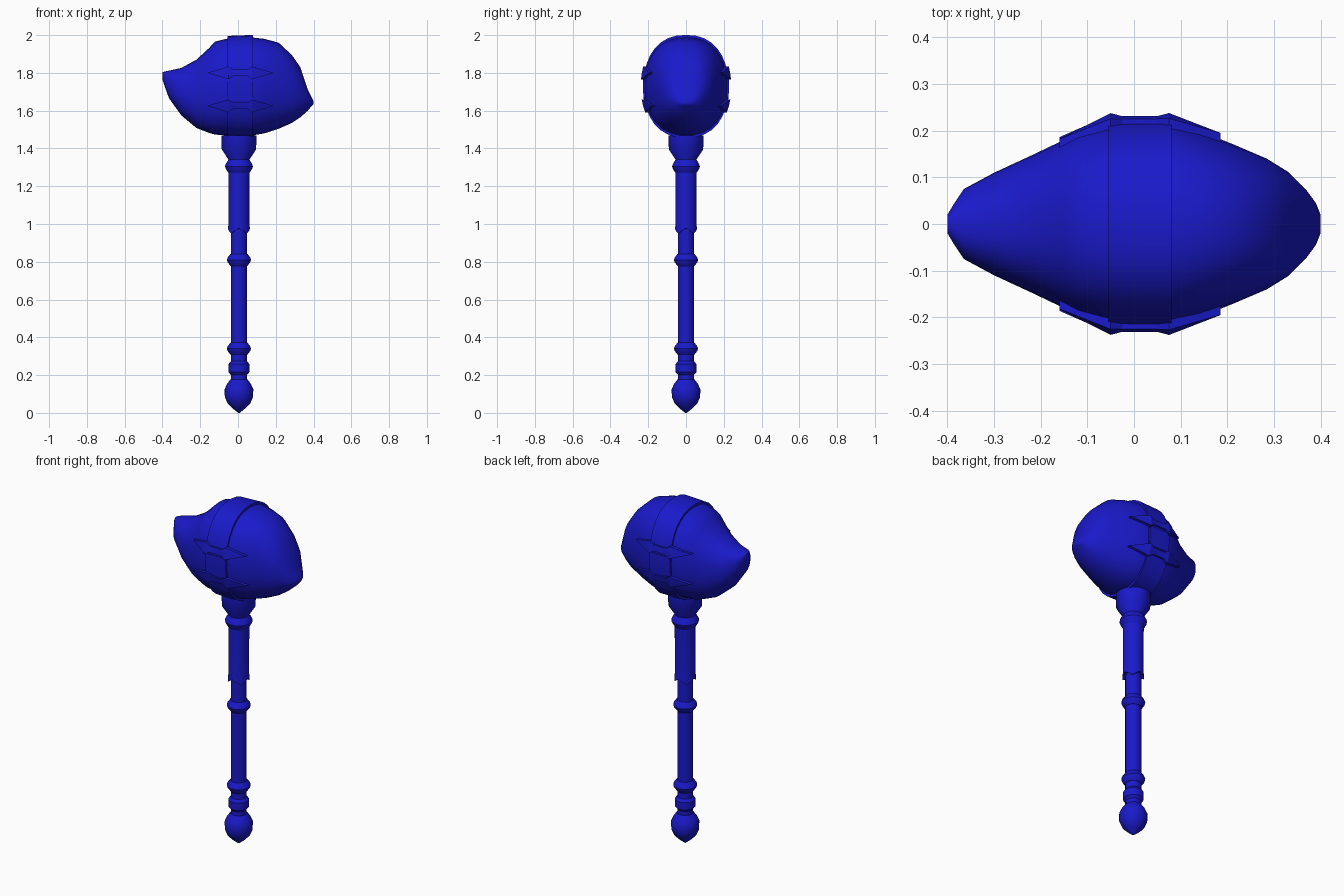
import bpy, math

if "Cube" in bpy.data.objects:
    bpy.data.objects.remove(bpy.data.objects["Cube"])

blue = bpy.data.materials.new("blue")
blue.diffuse_color = (0.01, 0.01, 0.6, 1)
blue.use_nodes = True
blue.node_tree.nodes["Principled BSDF"].inputs["Base Color"].default_value = blue.diffuse_color


def make(name, verts, faces, angle=35):
    me = bpy.data.meshes.new(name)
    me.from_pydata(verts, [], faces)
    ob = bpy.data.objects.new(name, me)
    bpy.context.collection.objects.link(ob)
    me.materials.append(blue)
    bpy.ops.object.select_all(action='DESELECT')
    ob.select_set(True)
    bpy.context.view_layer.objects.active = ob
    bpy.ops.object.mode_set(mode='EDIT')
    bpy.ops.mesh.select_all(action='SELECT')
    bpy.ops.mesh.normals_make_consistent(inside=False)
    bpy.ops.object.mode_set(mode='OBJECT')
    bpy.ops.object.shade_smooth_by_angle(angle=math.radians(angle))
    return ob


def loft(name, rings, closed=False, angle=35):
    n, m = len(rings[0]), len(rings)
    faces = [(i % m * n + j, i % m * n + (j + 1) % n,
              (i + 1) % m * n + (j + 1) % n, (i + 1) % m * n + j)
             for i in range(m if closed else m - 1) for j in range(n)]
    if not closed:
        faces += [tuple(range(n)), tuple(range((m - 1) * n, m * n))]
    return make(name, [v for r in rings for v in r], faces, angle)


def lathe(name, profile, n=16, cx=0.005):
    return loft(name, [[(cx + r * math.cos(2 * math.pi * j / n),
                         r * math.sin(2 * math.pi * j / n), z)
                        for j in range(n)] for r, z in profile])


# Head stations: x, bottom z, top z, half width
HEAD = [(-.40, 1.765, 1.803, .02), (-.385, 1.72, 1.808, .045), (-.365, 1.665, 1.812, .075),
        (-.30, 1.575, 1.826, .11), (-.22, 1.508, 1.87, .147), (-.155, 1.483, 1.93, .178),
        (-.12, 1.473, 1.966, .195), (-.05, 1.47, 1.983, .217), (.08, 1.47, 1.987, .217),
        (.14, 1.48, 1.98, .2), (.215, 1.504, 1.96, .17), (.285, 1.535, 1.895, .14),
        (.33, 1.565, 1.83, .112), (.37, 1.6, 1.71, .072), (.39, 1.625, 1.67, .045),
        (.40, 1.633, 1.65, .02)]
P = 2.3


def station(x):
    for a, b in zip(HEAD, HEAD[1:]):
        if x <= b[0]:
            t = (x - a[0]) / (b[0] - a[0])
            return [p + (q - p) * t for p, q in zip(a, b)]


def section(x, oy=0, oz=0, n=32):
    x, lo, hi, w = station(x)
    c, h = (lo + hi) / 2, (hi - lo) / 2 + oz
    pw = lambda v: math.copysign(abs(v) ** (2 / P), v)
    return [(x, (w + oy) * pw(math.cos(2 * math.pi * j / n)),
             c + h * pw(math.sin(2 * math.pi * j / n))) for j in range(n)]


def side_y(x, z):
    x, lo, hi, w = station(x)
    return w * max(0, 1 - abs((z - (lo + hi) / 2) / ((hi - lo) / 2)) ** P) ** (1 / P)


loft("hammer_head", [section(s[0]) for s in HEAD], angle=50)

# Strap wrapped over the head
loft("head_strap", [section(-.055, -.02, -.02), section(-.055, .007, .014),
                    section(.08, .007, .014), section(.08, -.02, -.02)], closed=True)


# Plates that follow the side of the head; columns are x, half height, outward offset
def plate(name, cols, zc, s):
    v, f = [], []
    for x, h, o in cols:
        for z in (zc + h, zc, zc - h):
            v += [(x, s * (side_y(x, z) + o), z), (x, s * (side_y(x, z) - .012), z)]
    for i in range(len(cols) - 1):
        a, b = 6 * i, 6 * i + 6
        for k in (0, 2):
            f += [(a + k, b + k, b + k + 2, a + k + 2),
                  (a + k + 1, a + k + 3, b + k + 3, b + k + 1)]
        f += [(a, a + 1, b + 1, b), (a + 4, b + 4, b + 5, a + 5)]
    for e in (0, 6 * len(cols) - 6):
        f += [(e, e + 1, e + 3, e + 2), (e + 2, e + 3, e + 5, e + 4)]
    make(name, v, f, 20)


STAR = [(-.16, .001, .018), (-.05, .034, .022), (-.025, .017, .017),
        (.05, .017, .017), (.075, .034, .022), (.185, .001, .018)]
PANEL = [(-.055, .04, .011), (-.04, .058, .011), (.065, .058, .011), (.08, .04, .011)]
for side, s in (("front", -1), ("back", 1)):
    plate(side + "_upper_spike_plate", STAR, 1.80, s)
    plate(side + "_lower_spike_plate", STAR, 1.625, s)
    plate(side + "_panel", PANEL, 1.712, s)

# Handle
lathe("pommel", [(.004, 0), (.035, .025), (.06, .05), (.075, .085), (.076, .125),
                 (.064, .152), (.045, .178)])
lathe("shaft", [(.043, .16), (.043, 1.02)])


def ring(name, z, h, r, inner):
    lathe(name, [(inner, z - h), (r * .93, z - h * .4), (r, z), (r * .93, z + h * .4), (inner, z + h)])


lathe("pommel_ring", [(.042, .2), (.055, .216), (.055, .258), (.042, .275)])
ring("grip_lower_ring", .34, .032, .064, .045)
ring("grip_upper_ring", .81, .032, .064, .045)
ring("neck_ring", 1.305, .036, .074, .055)

# Upper sleeve with a notched lower edge
N = 32
rows = []
for r, z, wave in ((.044, .955, 1), (.058, .95, 1), (.055, 1.0, 0), (.056, 1.3, 0)):
    rows.append([(.005 + r * math.cos(2 * math.pi * j / N), r * math.sin(2 * math.pi * j / N),
                  z + wave * .028 * abs(1 - (j % 8) / 4)) for j in range(N)])
loft("sleeve", rows)

# Socket under the head
lathe("socket", [(.05, 1.3), (.055, 1.34), (.091, 1.395), (.093, 1.468), (.07, 1.472), (.07, 1.5)])
